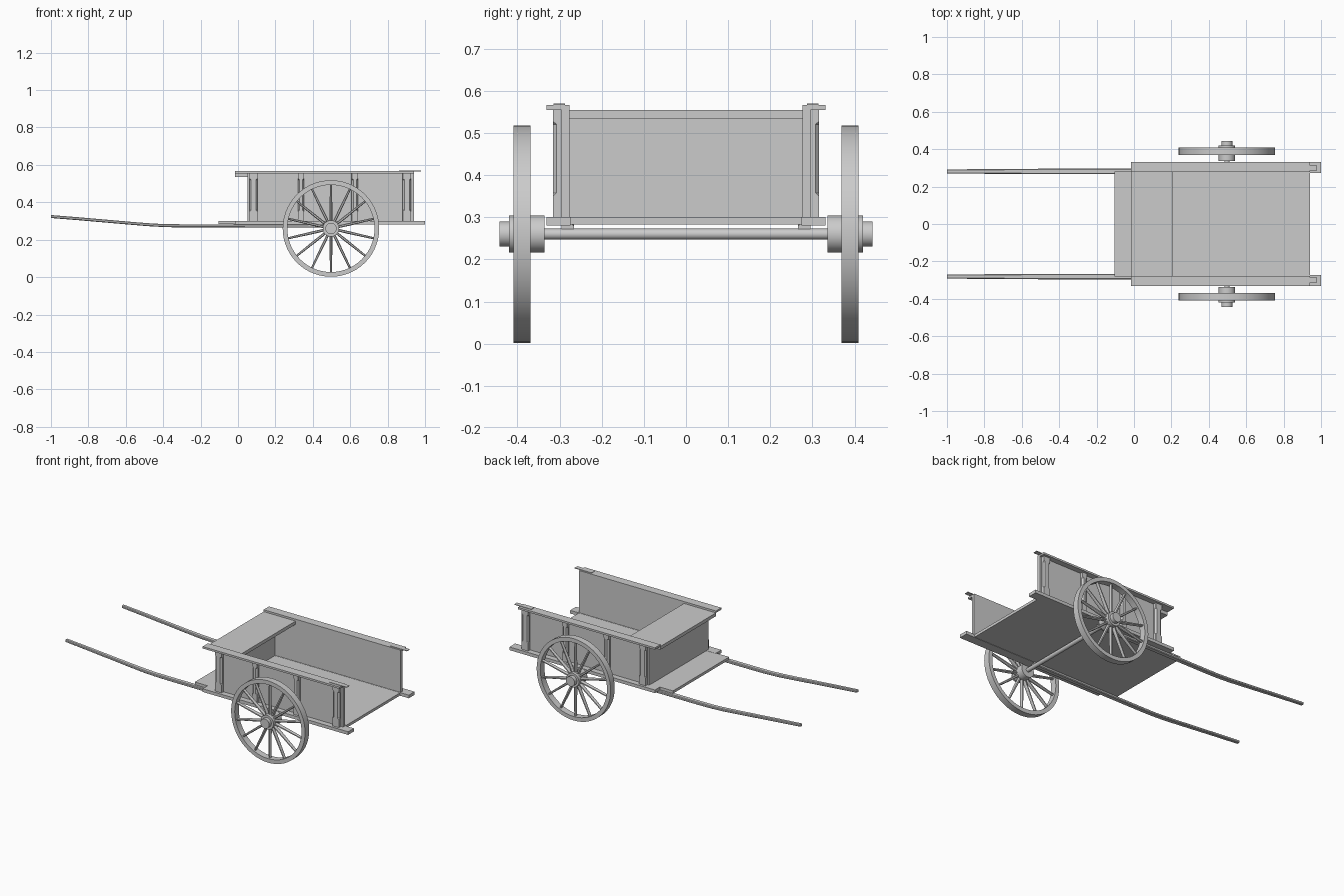
import bpy, bmesh
from math import pi, sin, cos
from mathutils import Matrix, Vector

if "Cube" in bpy.data.objects:
    bpy.data.objects.remove(bpy.data.objects["Cube"])


def make(name, bm, smooth=False):
    bmesh.ops.recalc_face_normals(bm, faces=bm.faces)
    me = bpy.data.meshes.new(name)
    bm.to_mesh(me)
    bm.free()
    ob = bpy.data.objects.new(name, me)
    bpy.context.collection.objects.link(ob)
    if smooth:
        bpy.ops.object.select_all(action='DESELECT')
        ob.select_set(True)
        bpy.context.view_layer.objects.active = ob
        bpy.ops.object.shade_smooth_by_angle(angle=0.6)
    return ob


def loft(bm, rings, closed=False):
    """Skin a list of point rings; cap the ends unless closed."""
    vs = [[bm.verts.new(p) for p in r] for r in rings]
    n = len(vs[0])
    for i in range(len(vs) if closed else len(vs) - 1):
        a, b = vs[i], vs[(i + 1) % len(vs)]
        for j in range(n):
            bm.faces.new((a[j], a[(j + 1) % n], b[(j + 1) % n], b[j]))
    if not closed:
        bm.faces.new(vs[0])
        bm.faces.new(vs[-1])


def box(name, x, y, z):
    bm = bmesh.new()
    loft(bm, [[(x[0], y[0], h), (x[1], y[0], h), (x[1], y[1], h), (x[0], y[1], h)] for h in z])
    return make(name, bm)


def lathe(name, profile, centre, closed=False, seg=48):
    """Spin (radius, y) points about a y-parallel axis."""
    bm = bmesh.new()
    cx, cz = centre
    loft(bm, [[(cx + r * cos(2 * pi * i / seg), y, cz + r * sin(2 * pi * i / seg))
               for i in range(seg)] for r, y in profile], closed)
    return make(name, bm, True)


AXLE = (0.497, 0.26)

# Deck and box
box("floor", (-0.105, 0.94), (-0.28, 0.28), (0.283, 0.3))
box("front_panel", (0.05, 0.065), (-0.278, 0.278), (0.3, 0.535))
box("seat", (-0.015, 0.208), (-0.277, 0.277), (0.534, 0.555))

# Axle
lathe("axle", [(0.013, -0.36), (0.013, 0.36)], AXLE, seg=12)

for s, side in ((-1, "right"), (1, "left")):
    def span(a, b):
        return tuple(sorted((s * a, s * b)))

    # Side boards, sill and top rail
    box(side + "_sill", (-0.015, 1.0), span(0.274, 0.331), (0.281, 0.301))
    box(side + "_wall", (0.05, 0.94), span(0.277, 0.296), (0.3, 0.556))
    box(side + "_top_rail", (-0.015, 0.94), span(0.277, 0.331), (0.555, 0.567))
    box(side + "_rail_strap", (0.86, 0.978), span(0.287, 0.314), (0.566, 0.57))

    # Posts with stopped chamfers
    for k, (x, w) in enumerate(((0.083, 0.045), (0.337, 0.034), (0.625, 0.034), (0.903, 0.045))):
        bm = bmesh.new()
        h = w / 2
        rings = []
        for z, c in ((0.3, 0.0005), (0.35, 0.0005), (0.358, 0.009),
                     (0.52, 0.009), (0.528, 0.0005), (0.556, 0.0005)):
            rings.append([(x - h, s * 0.29, z), (x - h, s * (0.316 - c), z),
                          (x - h + c, s * 0.316, z), (x + h - c, s * 0.316, z),
                          (x + h, s * (0.316 - c), z), (x + h, s * 0.29, z)])
        loft(bm, rings)
        make(f"{side}_post_{k + 1}", bm)

    # Curved shaft with chamfered section
    bm = bmesh.new()
    rings = []
    for x, z, hw, hh in ((-1, 0.324, 0.011, 0.008), (-0.85, 0.312, 0.012, 0.008),
                         (-0.7, 0.299, 0.013, 0.008), (-0.55, 0.286, 0.014, 0.008),
                         (-0.46, 0.279, 0.015, 0.008), (-0.38, 0.275, 0.015, 0.008),
                         (-0.28, 0.274, 0.015, 0.0085), (0.5, 0.274, 0.015, 0.009)):
        c = 0.004
        rings.append([(x, s * 0.281 + a, z + b) for a, b in (
            (-hw, -hh + c), (-hw + c, -hh), (hw - c, -hh), (hw, -hh + c),
            (hw, hh - c), (hw - c, hh), (-hw + c, hh), (-hw, hh - c))])
    loft(bm, rings)
    make(side + "_shaft", bm, True)

    # Wheel rim and stepped hub
    lathe(side + "_wheel_rim", [(0.233, s * 0.369), (0.258, s * 0.369), (0.258, s * 0.41),
                                (0.233, s * 0.41)], AXLE, True, 56)
    lathe(side + "_hub", [(0.044, s * 0.336), (0.044, s * 0.42), (0.03, s * 0.42),
                          (0.03, s * 0.443)], AXLE, seg=32)

    # Fourteen tapered spokes
    bm = bmesh.new()
    for i in range(14):
        m = Matrix.Translation((AXLE[0], s * 0.39, AXLE[1])) @ Matrix.Rotation(2 * pi * i / 14, 4, 'Y')
        loft(bm, [[m @ Vector((a * w, b * d, r)) for a, b in
                   ((-1, -.5), (-.5, -1), (.5, -1), (1, -.5), (1, .5), (.5, 1), (-.5, 1), (-1, .5))]
                  for r, w, d in ((0.035, 0.007, 0.012), (0.1, 0.0075, 0.011), (0.238, 0.0055, 0.009))])
    make(side + "_spokes", bm)
